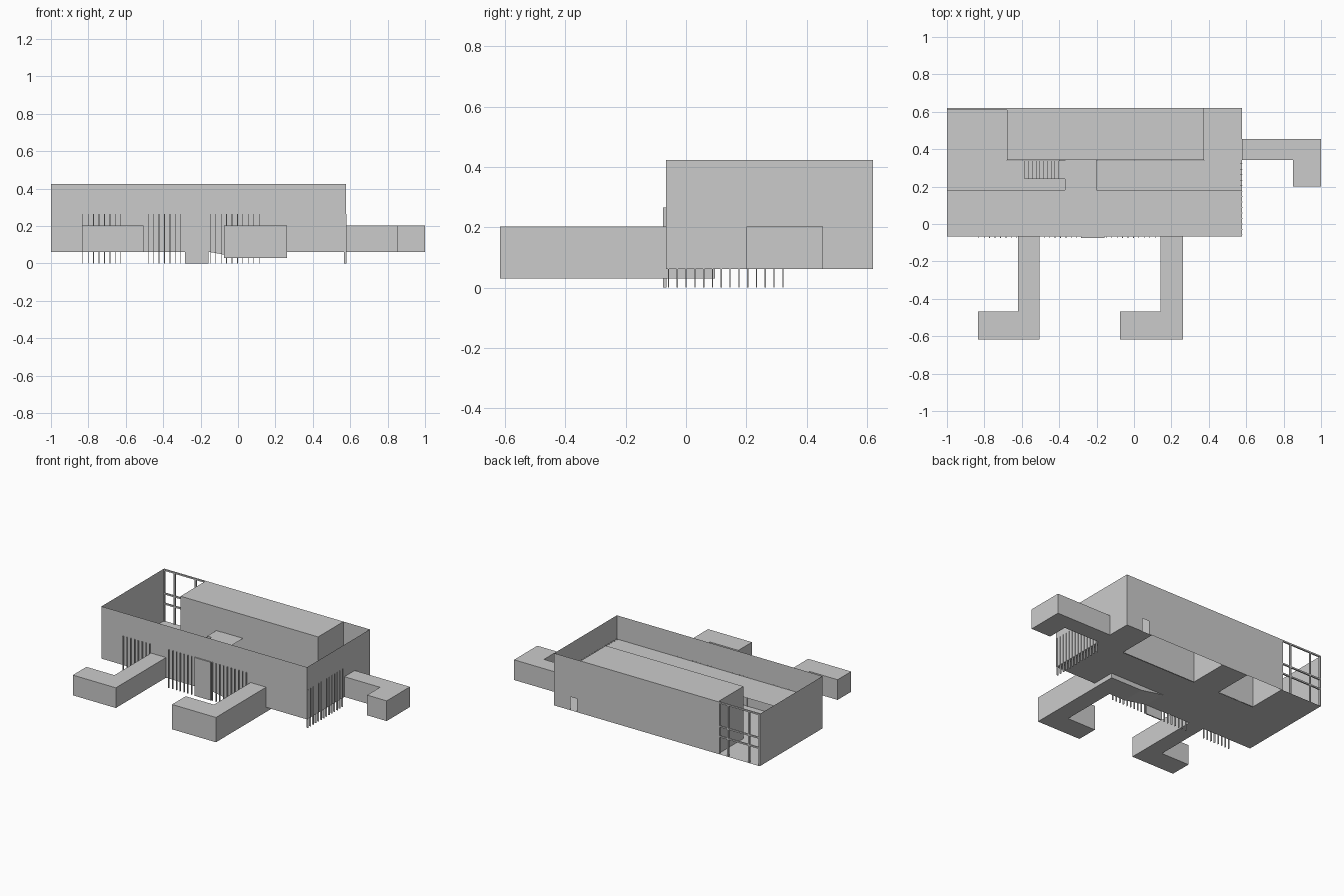
import bpy, bmesh

if "Cube" in bpy.data.objects:
    bpy.data.objects.remove(bpy.data.objects["Cube"])

X0, X1, Y0, Y1 = -1.0, 0.577, -0.067, 0.62   # main block footprint
ZF, ZM, ZT = 0.062, 0.26, 0.424              # ground floor, upper floor, wall top


def obj(name, bm):
    bmesh.ops.remove_doubles(bm, verts=bm.verts, dist=1e-5)
    me = bpy.data.meshes.new(name)
    bm.to_mesh(me)
    bm.free()
    o = bpy.data.objects.new(name, me)
    bpy.context.collection.objects.link(o)
    return o


def panels(name, axis, pos, rects):
    """Thin sheets perpendicular to an axis; each rect is (a0, a1, b0, b1)."""
    bm = bmesh.new()
    for a0, a1, b0, b1 in rects:
        vs = []
        for p in ((a0, b0), (a1, b0), (a1, b1), (a0, b1)):
            c = list(p)
            c.insert("xyz".index(axis), pos)
            vs.append(bm.verts.new(c))
        bm.faces.new(vs)
    return obj(name, bm)


def boxes(name, items):
    """Boxes given as (x0, x1, y0, y1, z0, z1)."""
    bm = bmesh.new()
    for x0, x1, y0, y1, z0, z1 in items:
        vs = bmesh.ops.create_cube(bm, size=1)["verts"]
        for v in vs:
            v.co = ((x0 + x1) / 2 + v.co.x * (x1 - x0),
                    (y0 + y1) / 2 + v.co.y * (y1 - y0),
                    (z0 + z1) / 2 + v.co.z * (z1 - z0))
    return obj(name, bm)


def prism(name, pts, direction):
    """Extrude a closed 3D outline along a vector."""
    bm = bmesh.new()
    f = bm.faces.new([bm.verts.new(p) for p in pts])
    r = bmesh.ops.extrude_face_region(bm, geom=[f], use_keep_orig=True)
    vs = [g for g in r["geom"] if isinstance(g, bmesh.types.BMVert)]
    bmesh.ops.translate(bm, verts=vs, vec=direction)
    bmesh.ops.recalc_face_normals(bm, faces=bm.faces)
    return obj(name, bm)


# Outer walls; the back wall has a small doorway and a glazed bay at the left
panels("front_wall", "y", Y0, [(X0, X1, ZF, ZT)])
panels("left_wall", "x", X0, [(Y0, Y1, ZF, ZT)])
panels("right_wall", "x", X1, [(Y0, Y1, ZF, ZT)])
panels("back_wall", "y", Y1, [(-0.68, 0.40, ZF, ZT), (0.45, X1, ZF, ZT),
                              (0.40, 0.45, 0.155, ZT)])

# Ground floor, open beneath the two back rooms
panels("ground_floor", "z", ZF, [(X0, X1, Y0, 0.34), (X0, -0.68, 0.34, Y1),
                                 (0.375, X1, 0.34, Y1), (-0.40, -0.20, 0.34, Y1)])

# Tall back rooms
panels("room_front_wall", "y", 0.342, [(-0.68, 0.375, ZF, ZT)])
panels("room_roof", "z", ZT, [(-0.68, 0.375, 0.342, Y1)])
for n, x in (("left", -0.68), ("right", 0.375), ("corridor_left", -0.40),
             ("corridor_right", -0.20)):
    panels("room_wall_" + n, "x", x, [(0.342, Y1, ZF, ZT)])

# Upper gallery with a bridge to the back rooms
panels("gallery_floor", "z", ZM, [(X0, X1, Y0, 0.183), (-0.37, -0.20, 0.183, 0.342)])

# Staircase rising to the bridge
steps = 10
run, rise = 0.2 / steps, (ZM - ZF) / steps
profile = []
for i in range(steps):
    x = -0.585 + i * run
    profile += [(x, 0.24, ZF + i * rise), (x, 0.24, ZF + (i + 1) * rise)]
top = -0.37
profile += [(top, 0.24, ZM), (top, 0.24, ZM - rise), (top - run, 0.24, ZM - rise * 1.5),
            (-0.585 + run, 0.24, ZF)]
prism("staircase", profile, (0, 0.1, 0))

# Glazing frame in the back left bay
t = 0.01
bars = [(x, x + t, Y1 - t, Y1, ZF, ZT) for x in (X0, -0.92, -0.76, -0.69)]
bars += [(X0, -0.68, Y1 - t, Y1, z, z + t) for z in (ZT - t, 0.25, 0.18)]
boxes("window_frame", bars)


# L-shaped annexes on the front and right
def annex(name, outline, z0, z1):
    prism(name, [(x, y, z0) for x, y in outline], (0, 0, z1 - z0))


def front_annex(name, heel, stem, toe, z0):
    annex(name, [(toe, -0.617), (heel, -0.617), (heel, Y0), (stem, Y0),
                 (stem, -0.468), (toe, -0.468)], z0, 0.202)


front_annex("front_left_annex", -0.505, -0.62, -0.835, ZF)
front_annex("front_right_annex", 0.263, 0.143, -0.074, 0.03)
annex("side_annex", [(X1, 0.342), (0.85, 0.342), (0.85, 0.2), (1.0, 0.2),
                     (1.0, 0.455), (X1, 0.455)], ZF, 0.202)

# Sloping underside joining the lower annex to the floor
prism("under_floor_ramp", [(-0.155, Y0, ZF), (0.02, Y0, 0.03), (0.263, Y0, 0.03),
                           (0.263, Y0, ZF)], (0, 0.163, 0))

# Entrance door and the vertical fins around it
boxes("entrance_door", [(-0.283, -0.157, Y0 - 0.008, Y0, 0, 0.265)])
fins = []
for start, count in ((-0.832, 8), (-0.482, 7), (-0.15, 10)):
    for i in range(count):
        x = start + i * 0.029
        fins.append((x, x + 0.004, Y0 - 0.009, Y0 + 0.002, 0, 0.265))
boxes("front_fins", fins)
boxes("side_fins", [(X1 - 0.009, X1 + 0.003, -0.06 + i * 0.0292, -0.056 + i * 0.0292, 0, 0.265)
                    for i in range(14)])
